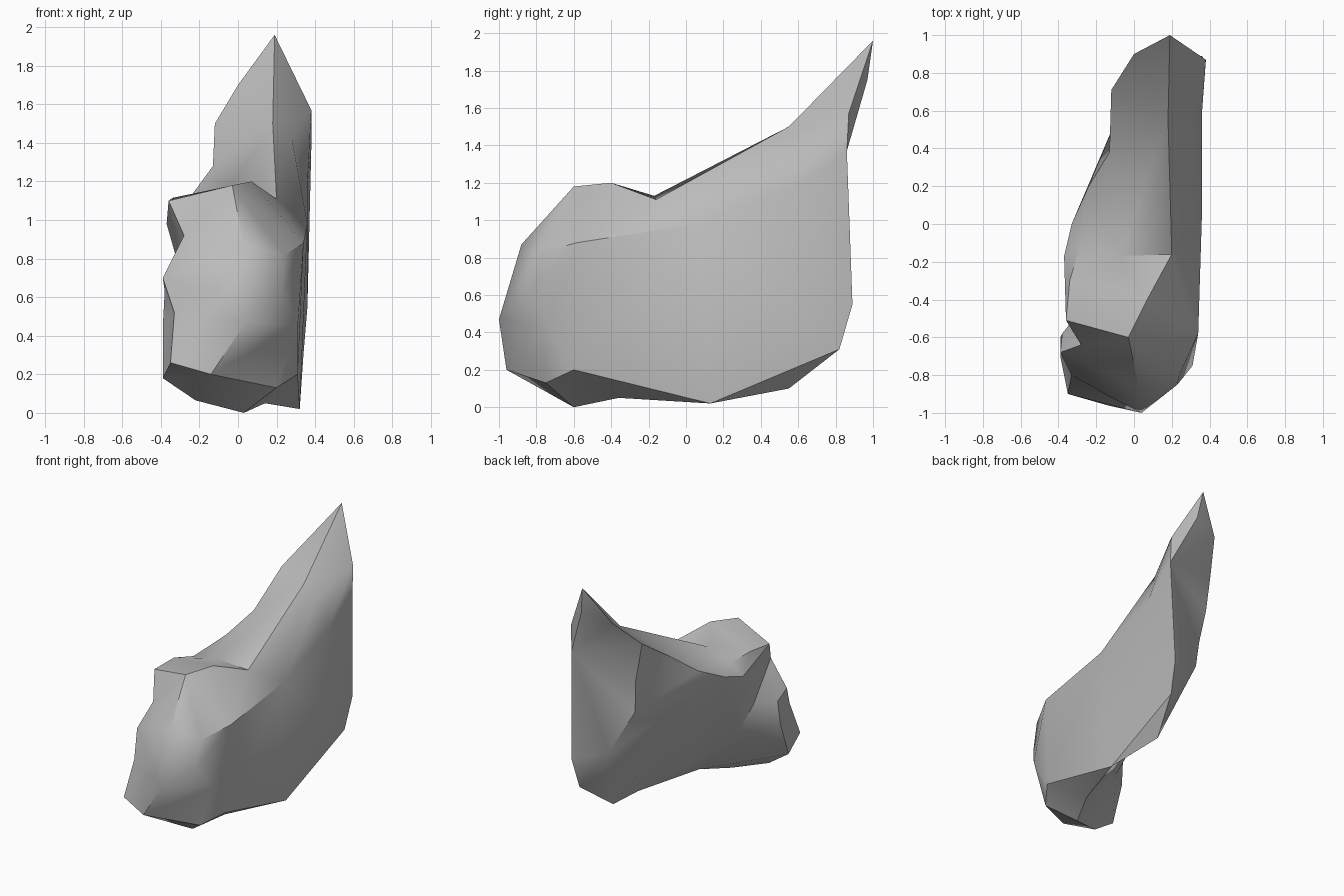
import bpy, bmesh, math
from mathutils import Vector
from mathutils.geometry import delaunay_2d_cdt

if "Cube" in bpy.data.objects:
    bpy.data.objects.remove(bpy.data.objects["Cube"])

# Rim of the boulder, the outline where its two sides meet
RIM = [(.03, -.6, 0), (-.14, -.96, .2), (.04, -1, .47), (.03, -.88, .87),
       (-.03, -.6, 1.18), (.07, -.4, 1.2), (-.07, -.17, 1.13), (.18, .55, 1.5),
       (.19, 1, 1.96), (.22, .97, 1.75), (.38, .86, 1.37), (.36, .89, .55),
       (.34, .82, .31), (.24, .55, .1), (.32, .13, .02), (.14, -.36, .05)]

# Left side: overhanging upper edge, front knob and foot, hollow beneath
LEFT = [(0, .9, 1.7), (-.12, .71, 1.5), (-.13, .38, 1.28), (-.24, .2, 1.13),
        (-.33, 0, 1.03), (-.37, -.17, .98), (-.36, -.51, 1.1),
        (-.28, -.64, .92), (-.39, -.68, .7), (-.33, -.8, .52),
        (-.35, -.9, .26), (-.39, -.7, .18), (-.22, -.7, .065),
        (-.38, -.58, .63), (-.27, -.44, .63), (-.15, -.38, .35),
        (-.04, .68, .94), (.1, .81, .63), (-.29, -.13, 1.075),
        (-.34, -.3, 1.115), (-.07, .72, 1.19), (-.39, -.6, .45),
        (-.12, -.92, .64)]

# Right side: broad flat wall with a bevelled front and a notched ridge
RIGHT = [(.38, .87, 1.57), (.28, .57, 1.42), (.36, .59, 1.18), (.36, .06, .98),
         (.34, -.58, .88), (.24, -.8, .82), (.23, -.85, .62),
         (.31, -.75, .45), (.31, -.6, .2), (.2, -.75, .13), (.2, -.16, 1.11)]

N = len(RIM)


def chain(ids):
    return list(zip(ids, ids[1:]))


def side(*ids):
    """Indices of a side's own points, which follow the rim points."""
    return [N + i for i in ids]


def add_side(bm, points, creases):
    """Triangulate one side between the rim and its own points, seen along x."""
    pts = RIM + points
    edges = chain(list(range(N)) + [0]) + creases
    out = delaunay_2d_cdt([Vector(p[1:]) for p in pts], edges, [], 1, 1e-5)
    verts = []
    for co, orig in zip(out[0], out[3]):
        x = pts[orig[0]][0] if orig else 0
        verts.append(bm.verts.new((x, co.x, co.y)))
    for tri in out[2]:
        bm.faces.new([verts[i] for i in tri])


left_creases = (
    chain([8] + side(0, 1, 2, 3, 18, 19, *range(6, 13)) + [0])  # upper edge
    + chain(side(3, 4, 5, 6)) + chain([4] + side(6))            # bulge below it
    + chain(side(1, 20, 16, 17) + [13])                         # back corner
    + chain(side(1) + [10] + side(20)) + chain([6] + side(18))
    + chain(side(8, 13, 21, 11)) + chain(side(7, 14, 13))       # knob and foot
    + chain([3] + side(22) + [2]))
right_creases = (
    chain([10] + side(*range(2, 9)) + [14, 12])                 # wall border
    + chain([8] + side(0) + [10]) + chain(side(0, 1, 2, 0))     # peak
    + chain([5] + side(10) + [7] + side(1))                     # ridge, notch
    + chain([4] + side(5) + [2] + side(6))                      # front bevel
    + chain([1] + side(9, 8)))

bm = bmesh.new()
add_side(bm, LEFT, left_creases)
add_side(bm, RIGHT, right_creases)
bmesh.ops.remove_doubles(bm, verts=bm.verts, dist=1e-4)
bmesh.ops.recalc_face_normals(bm, faces=bm.faces)

mesh = bpy.data.meshes.new("boulder")
bm.to_mesh(mesh)
bm.free()
boulder = bpy.data.objects.new("boulder", mesh)
bpy.context.collection.objects.link(boulder)

# Plain grey stone
stone = bpy.data.materials.new("grey_stone")
stone.diffuse_color = (.5, .5, .5, 1)
stone.use_nodes = True
stone.node_tree.nodes["Principled BSDF"].inputs["Base Color"].default_value = stone.diffuse_color
mesh.materials.append(stone)

bpy.context.view_layer.objects.active = boulder
boulder.select_set(True)
bpy.ops.object.shade_smooth_by_angle(angle=math.radians(36))
